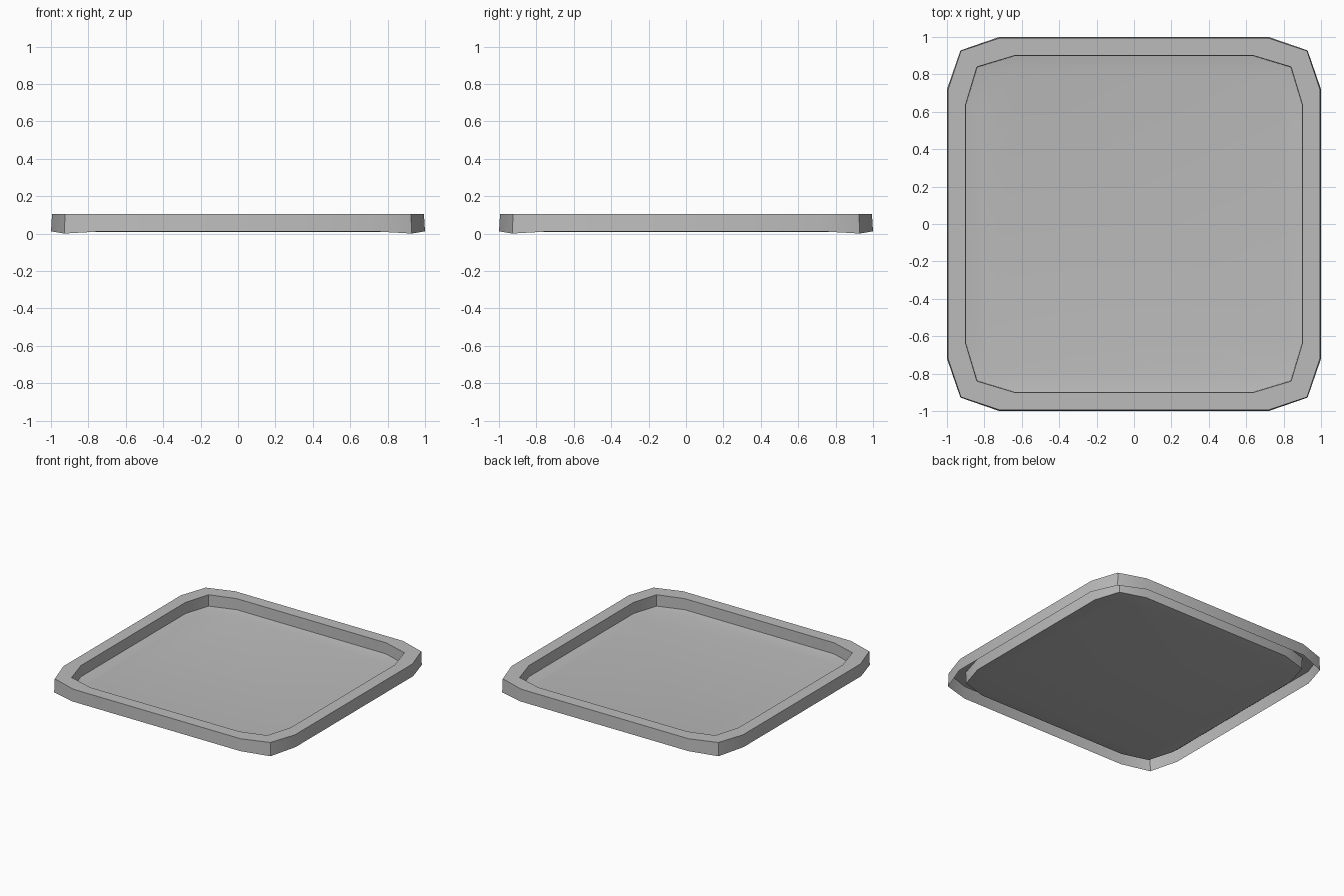
import bpy, bmesh, math

cube = bpy.data.objects.get("Cube")
if cube:
    bpy.data.objects.remove(cube, do_unlink=True)

grey = bpy.data.materials.new("plain grey")
grey.use_nodes = True
grey.diffuse_color = (0.5, 0.5, 0.5, 1)
grey.node_tree.nodes["Principled BSDF"].inputs["Base Color"].default_value = (0.5, 0.5, 0.5, 1)


def outline(bm, side, corner, straight, z_side, z_corner):
    """Twelve-sided square outline: two side points and one corner point per quarter."""
    pts = []
    quarter = ((side, straight, z_side), (corner, corner, z_corner), (straight, side, z_side))
    for turn in range(4):
        for x, y, z in quarter:
            for _ in range(turn):
                x, y = -y, x
            pts.append(bm.verts.new((x, y, z)))
    return pts


def build_shell(name, rings, cap=False):
    """Join successive outlines into an open shell, optionally closing the last."""
    bm = bmesh.new()
    loops = [outline(bm, *ring) for ring in rings]
    for a, b in zip(loops, loops[1:]):
        for i in range(len(a)):
            j = (i + 1) % len(a)
            bm.faces.new((a[i], a[j], b[j], b[i]))
    if cap:
        bm.faces.new(loops[-1])
    mesh = bpy.data.meshes.new(name)
    bm.to_mesh(mesh)
    bm.free()
    mesh.materials.append(grey)
    obj = bpy.data.objects.new(name, mesh)
    bpy.context.collection.objects.link(obj)
    bpy.ops.object.select_all(action="DESELECT")
    obj.select_set(True)
    bpy.context.view_layer.objects.active = obj
    bpy.ops.object.shade_smooth_by_angle(angle=math.radians(25))
    return obj


# Outer skirt and flat rim, hollow underneath
rim_top = (0.9, 0.84, 0.64, 0.105, 0.105)
build_shell("rim_and_skirt", [
    (1.0, 0.928, 0.72, 0.012, 0.0),
    (0.994, 0.925, 0.72, 0.105, 0.105),
    rim_top,
])

# Sunken basin: upright wall, gently sloped edge, flat floor
build_shell("basin", [
    rim_top,
    (0.898, 0.838, 0.64, 0.02, 0.018),
    (0.825, 0.79, 0.62, 0.009, 0.009),
], cap=True)
